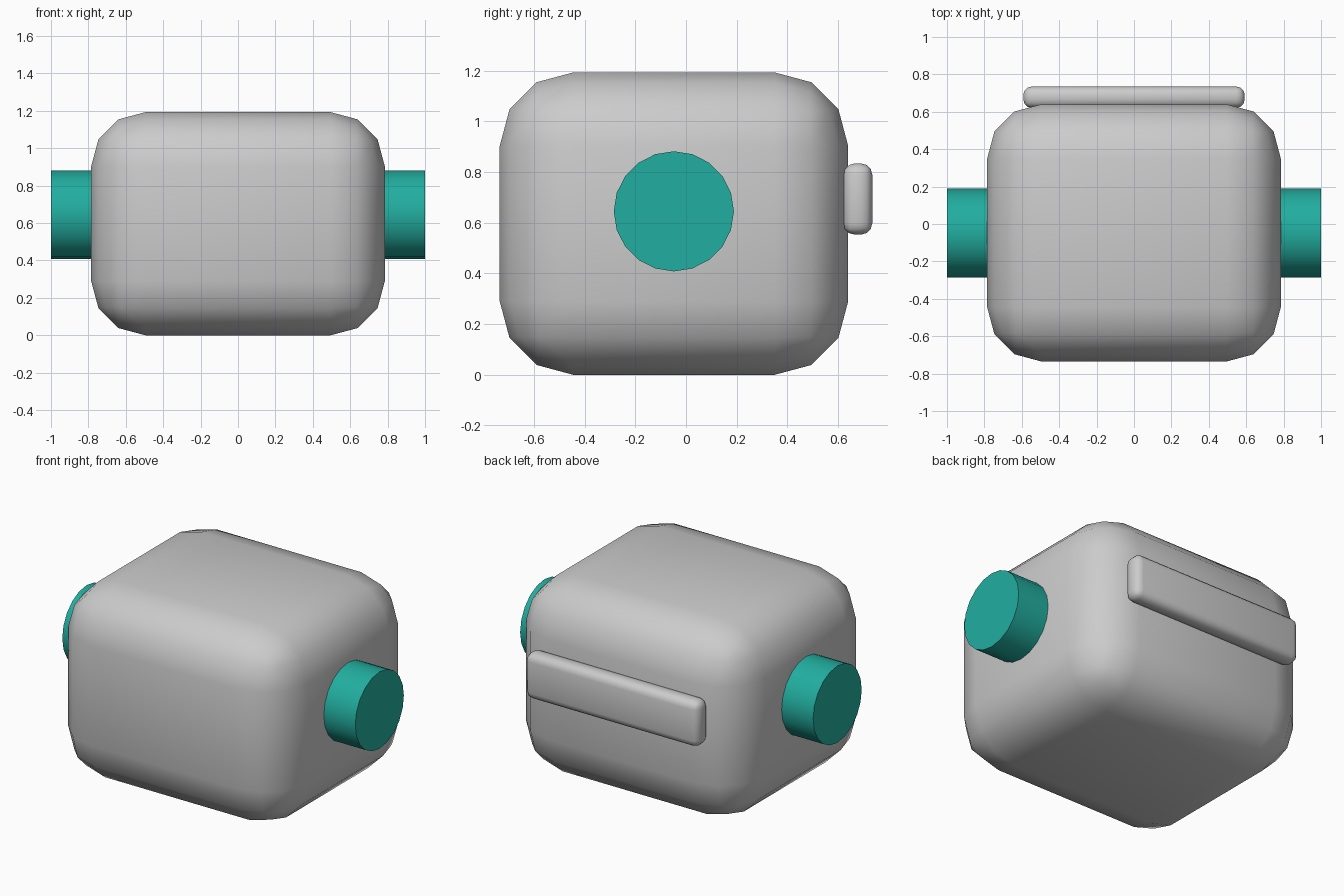
import bpy
from math import pi, radians

if "Cube" in bpy.data.objects:
    bpy.data.objects.remove(bpy.data.objects["Cube"])


def smooth(obj, angle=40):
    bpy.ops.object.select_all(action='DESELECT')
    obj.select_set(True)
    bpy.context.view_layer.objects.active = obj
    bpy.ops.object.shade_smooth_by_angle(angle=radians(angle))


def rounded_box(name, lo, hi, radius, segments):
    bpy.ops.mesh.primitive_cube_add(
        size=1, location=[(a + b) / 2 for a, b in zip(lo, hi)])
    obj = bpy.context.object
    obj.name = name
    obj.scale = [b - a for a, b in zip(lo, hi)]
    bpy.ops.object.transform_apply(location=False, rotation=False, scale=True)
    bevel = obj.modifiers.new("rounding", 'BEVEL')
    bevel.width = radius
    bevel.segments = segments
    bevel.limit_method = 'NONE'
    bpy.ops.object.modifier_apply(modifier=bevel.name)
    smooth(obj)
    return obj


# Main rounded block
rounded_box("body", (-0.785, -0.735, 0), (0.785, 0.64, 1.193), 0.29, 3)

# Raised bar on the back
rounded_box("back_bar", (-0.592, 0.621, 0.553), (0.592, 0.735, 0.834), 0.045, 3)

# Coloured pin running through the body and out of both sides
teal = bpy.data.materials.new("teal")
teal.diffuse_color = (0.016, 0.42, 0.35, 1)
teal.use_nodes = True
teal.node_tree.nodes["Principled BSDF"].inputs["Base Color"].default_value = teal.diffuse_color
bpy.ops.mesh.primitive_cylinder_add(
    vertices=20, radius=0.237, depth=2, location=(0, -0.048, 0.645),
    rotation=(0, pi / 2, 0))
pin = bpy.context.object
pin.name = "side_pin"
pin.data.materials.append(teal)
smooth(pin)
